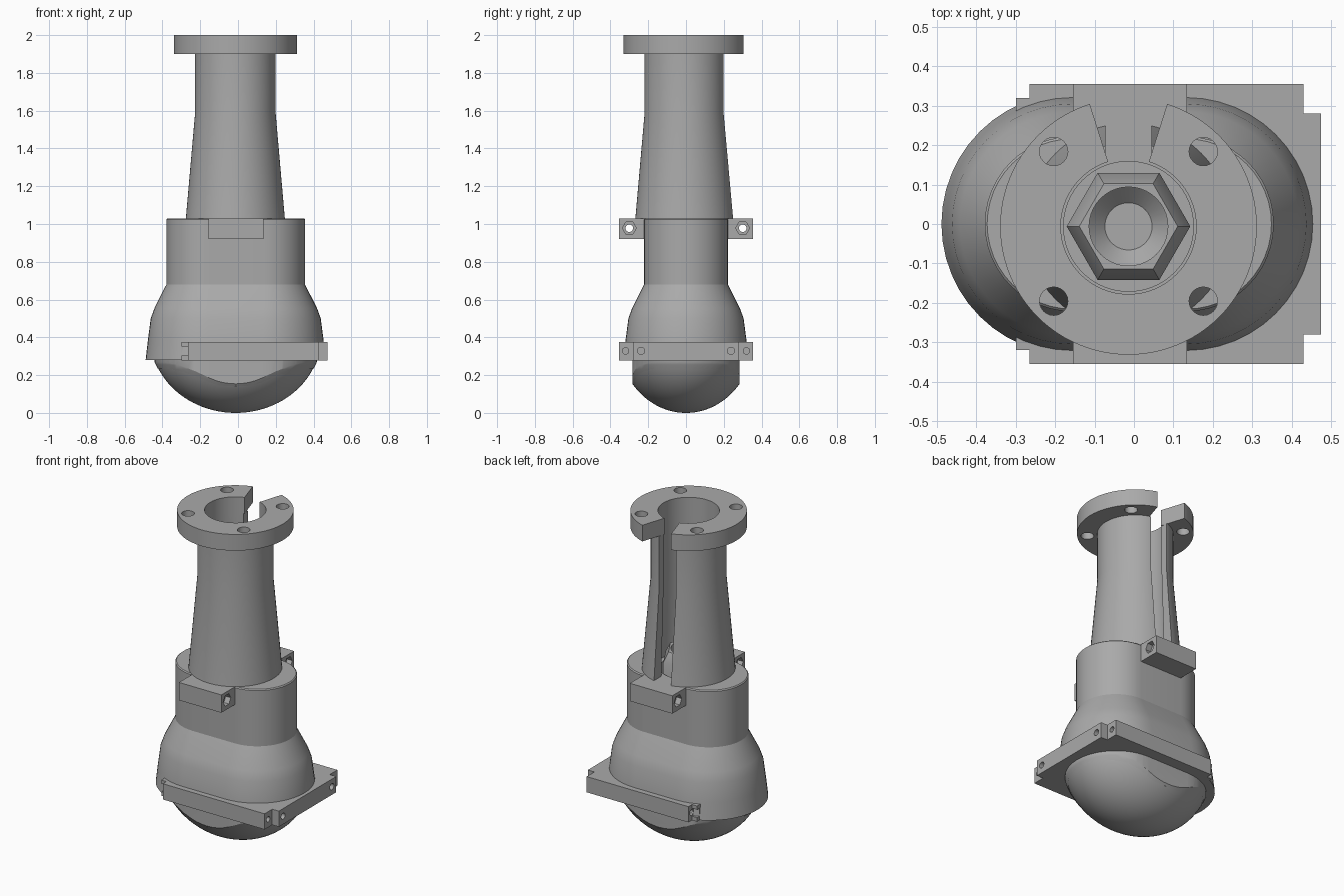
import bpy, bmesh, math
from mathutils import Vector

cube = bpy.data.objects.get("Cube")
if cube:
    bpy.data.objects.remove(cube, do_unlink=True)

grey = bpy.data.materials.new("plain_grey")
grey.use_nodes = True
colour = (0.4, 0.4, 0.4, 1)
grey.diffuse_color = colour
grey.node_tree.nodes["Principled BSDF"].inputs["Base Color"].default_value = colour

CX, CY = -0.014, -0.006      # axis of the neck
BX, HALF = -0.012, 0.145     # centre and half straight length of the body


def make(name, bm):
    bmesh.ops.recalc_face_normals(bm, faces=bm.faces)
    mesh = bpy.data.meshes.new(name)
    bm.to_mesh(mesh)
    bm.free()
    ob = bpy.data.objects.new(name, mesh)
    bpy.context.collection.objects.link(ob)
    mesh.materials.append(grey)
    return ob


def loft(name, rings):
    """Skin a stack of equal rings and cap both ends."""
    bm = bmesh.new()
    loops = [[bm.verts.new(p) for p in ring] for ring in rings]
    for a, b in zip(loops, loops[1:]):
        for i in range(len(a)):
            j = (i + 1) % len(a)
            bm.faces.new((a[i], a[j], b[j], b[i]))
    bm.faces.new(loops[0])
    bm.faces.new(loops[-1])
    return make(name, bm)


def circle(r, z, n=64, x=CX, y=CY):
    return [(x + r * math.cos(math.tau * i / n), y + r * math.sin(math.tau * i / n), z)
            for i in range(n)]


def turned(name, profile, n=64, x=CX, y=CY):
    return loft(name, [circle(r, z, n, x, y) for r, z in profile])


def stadium(name, profile, n=24):
    rings = []
    for r, z in profile:
        ring = []
        for side, start in ((1, -math.pi / 2), (-1, math.pi / 2)):
            for i in range(n + 1):
                a = start + math.pi * i / n
                ring.append((BX + side * HALF + r * math.cos(a), r * math.sin(a), z))
        rings.append(ring)
    return loft(name, rings)


def prism(name, outline, z0, z1):
    return loft(name, [[(x, y, z) for x, y in outline] for z in (z0, z1)])


def box(name, x0, x1, y0, y1, z0, z1):
    return prism(name, [(x0, y0), (x1, y0), (x1, y1), (x0, y1)], z0, z1)


def rod(name, x0, x1, y, z, r, n=24):
    """Cylinder lying along x."""
    return loft(name, [[(x, y + r * math.cos(math.tau * i / n), z + r * math.sin(math.tau * i / n))
                        for i in range(n)] for x in (x0, x1)])


def combine(ob, others, op="DIFFERENCE"):
    bpy.context.view_layer.objects.active = ob
    for other in others:
        mod = ob.modifiers.new("cut", "BOOLEAN")
        mod.operation, mod.object, mod.solver = op, other, "EXACT"
        bpy.ops.object.modifier_apply(modifier=mod.name)
        bpy.data.objects.remove(other, do_unlink=True)
    return ob


parts = []

# Top flange: ring with a wedge gap at the back and four bolt holes
flange = turned("top_flange", [(0.326, 1.9), (0.326, 2.0)], 96)
gap = prism("cutter", [(CX, CY), (CX + 0.16, 0.5), (CX - 0.16, 0.5)], 1.8, 2.1)
holes = [turned("cutter", [(0.036, 1.8), (0.036, 2.1)], 24, CX + 0.19 * sx, CY + 0.19 * sy)
         for sx in (-1, 1) for sy in (-1, 1)]
parts.append(combine(flange, [turned("cutter", [(0.172, 1.8), (0.172, 2.1)]), gap] + holes))

# Neck: tapered tube, open along the back
neck = turned("neck", [(0.262, 1.03), (0.213, 1.59), (0.213, 1.9)])
bore = turned("cutter", [(0.195, 1.0), (0.172, 1.59), (0.172, 2.0)])
slot = box("cutter", CX - 0.058, CX + 0.058, 0, 0.5, 1.0, 2.0)
parts.append(combine(neck, [bore, slot]))

# Body: long rounded housing flaring toward the base
body = stadium("body", [(0.332, 0.28), (0.32, 0.385), (0.305, 0.5), (0.285, 0.555),
                        (0.222, 0.68), (0.222, 1.024), (0.216, 1.03)])
parts.append(combine(body, [turned("cutter", [(0.165, 0.92), (0.165, 1.2)])]))

# Hexagonal nut inside the foot of the neck
nut = turned("nut", [(0.157, 0.9), (0.157, 1.09), (0.125, 1.15)], 6)
parts.append(combine(nut, [turned("cutter", [(0.06, 0.98), (0.1, 1.02), (0.1, 1.3)], 40)]))

# Upper clamp lugs, front and back, with hexagonal pockets
for side, label in ((-1, "front"), (1, "back")):
    y0, y1 = sorted((side * 0.2, side * 0.355))
    lug = box(label + "_upper_lug", -0.155, 0.135, y0, y1, 0.92, 1.03)
    y = side * 0.3
    cuts = [rod("cutter", -0.3, 0.3, y, 0.978, 0.02),
            rod("cutter", 0.1, 0.3, y, 0.978, 0.037, 6),
            rod("cutter", -0.3, -0.12, y, 0.978, 0.037, 6)]
    parts.append(combine(lug, cuts))

# Lower plate: stepped outline, mirrored front to back
half = [(0.475, 0.28), (0.43, 0.28), (0.43, 0.355), (-0.265, 0.355), (-0.265, 0.32), (-0.3, 0.32)]
outline = half + [(x, -y) for x, y in reversed(half)]
plate = prism("lower_plate", outline, 0.278, 0.375)
cuts = []
for side in (-1, 1):
    cuts.append(rod("cutter", 0.3, 0.6, side * 0.32, 0.328, 0.017))
    cuts.append(rod("cutter", 0.4, 0.6, side * 0.238, 0.328, 0.019))
    y0, y1 = sorted((side * 0.295, side * 0.4))
    cuts.append(box("cutter", -0.4, -0.265, y0, y1, 0.303, 0.352))
    cuts.append(rod("cutter", -0.4, -0.18, side * 0.325, 0.328, 0.017))
parts.append(combine(plate, cuts))


# Dome: flattened ball trimmed by rounded straight walls
def ball(name, a, b, c, cz):
    bm = bmesh.new()
    bmesh.ops.create_uvsphere(bm, u_segments=64, v_segments=48, radius=1)
    for v in bm.verts:
        v.co = Vector((BX + v.co.x * a, v.co.y * b, cz + v.co.z * c))
    return make(name, bm)


dome = ball("dome", 0.45, 0.36, 0.4, 0.4)
parts.append(combine(dome, [stadium("cutter", [(0.274, -0.1), (0.274, 0.32)])], "INTERSECT"))

# Cup rim around the dome, ending in a wavy edge
rim = ball("cup_rim", 0.458, 0.368, 0.4, 0.408)
parts.append(combine(rim, [stadium("cutter", [(0.284, -0.1), (0.284, 0.32)]),], "INTERSECT"))
combine(rim, [stadium("cutter", [(0.268, -0.1), (0.268, 0.29)])])

# Smooth curved walls, keep edges crisp
bpy.ops.object.select_all(action="DESELECT")
for ob in parts:
    ob.select_set(True)
bpy.context.view_layer.objects.active = parts[0]
bpy.ops.object.shade_smooth_by_angle(angle=math.radians(25))
